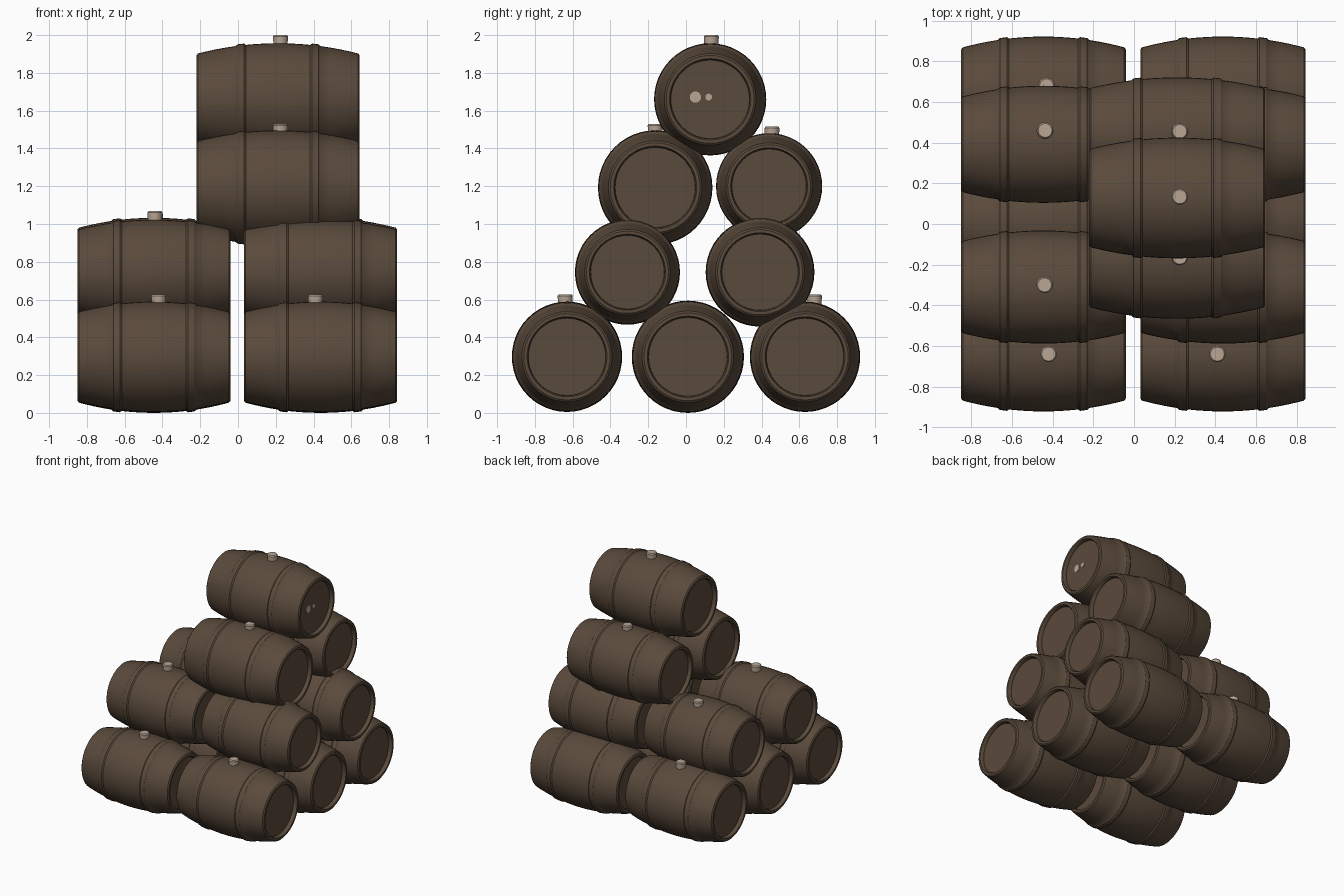
import bpy, bmesh, math

if "Cube" in bpy.data.objects:
    bpy.data.objects.remove(bpy.data.objects["Cube"])


def material(name, rgb):
    m = bpy.data.materials.new(name)
    m.diffuse_color = (*rgb, 1)
    m.use_nodes = True
    m.node_tree.nodes["Principled BSDF"].inputs["Base Color"].default_value = m.diffuse_color
    return m


WOOD = material("dark_brown_wood", (0.102, 0.068, 0.044))
CORK = material("pale_cork", (0.48, 0.38, 0.30))


def lathe(name, profile, loc, mat, axis="X", seg=48):
    """Revolve (position, radius) points about an axis and cap both ends."""
    bm = bmesh.new()
    rings = []
    for p, r in profile:
        ring = []
        for i in range(seg):
            a = 2 * math.pi * i / seg
            c, s = r * math.cos(a), r * math.sin(a)
            ring.append(bm.verts.new((p, c, s) if axis == "X" else (c, s, p)))
        rings.append(ring)
    for a, b in zip(rings, rings[1:]):
        for i in range(seg):
            j = (i + 1) % seg
            bm.faces.new((a[i], a[j], b[j], b[i]))
    bm.faces.new(rings[0])
    bm.faces.new(rings[-1])
    bmesh.ops.recalc_face_normals(bm, faces=bm.faces)
    me = bpy.data.meshes.new(name)
    bm.to_mesh(me)
    bm.free()
    me.shade_smooth()
    me.set_sharp_from_angle(angle=math.radians(35))
    me.materials.append(mat)
    ob = bpy.data.objects.new(name, me)
    ob.location = loc
    bpy.context.collection.objects.link(ob)
    return ob


def barrel(name, x, y, z, r, length):
    h = length / 2
    end = 0.81 * r

    def bulge(p):
        return r - (r - end) * (p / h) ** 2

    # right half: belly, raised hoop, chime, recessed head
    half = [(p, bulge(p)) for p in (0.06, 0.12, 0.17)]
    half += [(0.18, bulge(0.18) + 0.008), (0.215, bulge(0.215) + 0.008), (0.225, bulge(0.225))]
    half += [(p, bulge(p)) for p in (0.28, 0.33, 0.37)]
    half += [(h - 0.008, bulge(h - 0.008)), (h, end - 0.008), (h, 0.725 * r),
             (h - 0.008, 0.705 * r), (h - 0.03, 0.70 * r)]
    profile = [(-p, q) for p, q in reversed(half)] + [(0, r)] + half
    lathe(name, profile, (x, y, z), WOOD)


def bung(name, x, y, z):
    lathe(name, [(-0.05, 0.036), (0, 0.038), (0.03, 0.04), (0.038, 0.034)],
          (x, y, z), CORK, "Z", 20)


# two columns of barrels: three on the ground, two resting on them
for side, cx, length in (("left", -0.445, 0.81), ("right", 0.437, 0.812)):
    for i, (y, z, r) in enumerate(((-0.63, 0.297, 0.292), (0.01, 0.297, 0.297), (0.63, 0.297, 0.292))):
        barrel(f"ground_barrel_{side}_{i}", cx, y, z, r, length)
    for i, (y, z, r) in enumerate(((-0.31, 0.745, 0.278), (0.392, 0.745, 0.288))):
        barrel(f"second_tier_barrel_{side}_{i}", cx, y, z, r, length)

# upper barrels
barrel("third_tier_barrel_front", 0.212, -0.163, 1.193, 0.303, 0.865)
barrel("third_tier_barrel_back", 0.212, 0.44, 1.20, 0.281, 0.865)
barrel("top_barrel", 0.212, 0.128, 1.66, 0.297, 0.865)

# bungs
for i, p in enumerate(((-0.42, -0.64, 0.59), (0.41, -0.64, 0.59), (-0.43, 0.68, 0.59),
                       (-0.44, -0.30, 1.03), (-0.437, 0.46, 1.02), (0.43, -0.30, 1.02),
                       (0.225, -0.163, 1.492), (0.225, 0.455, 1.477), (0.225, 0.134, 1.962))):
    bung(f"bung_{i}", *p)

# pale patches on the head of the top barrel
for i, (y, r) in enumerate(((0.05, 0.03), (0.12, 0.018))):
    lathe(f"head_patch_{i}", [(0, r), (0.006, r)], (0.613, y, 1.672), CORK, "X", 16)
